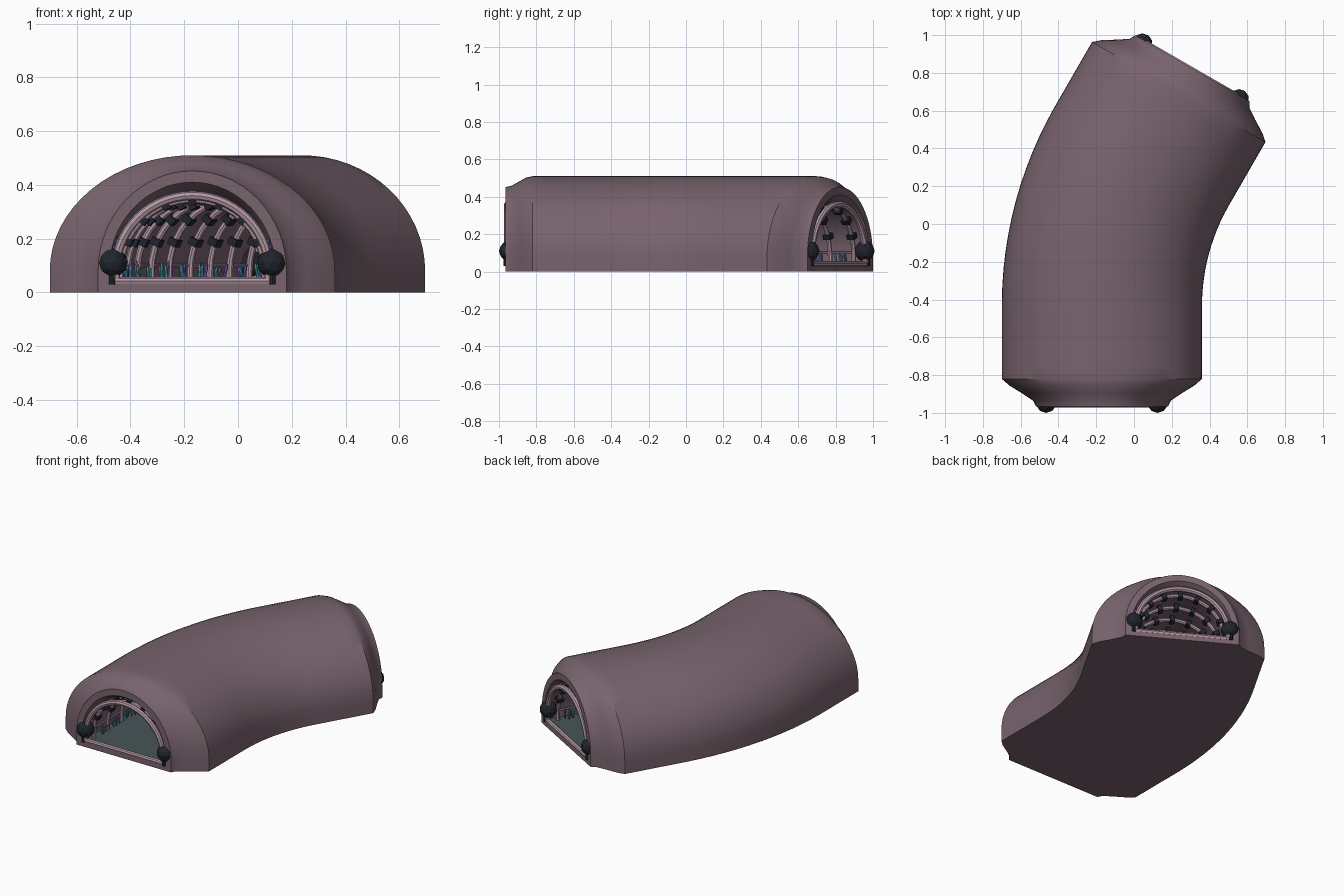
import bpy, bmesh, math, random
from mathutils import Matrix, Vector

random.seed(4)
if "Cube" in bpy.data.objects:
    bpy.data.objects.remove(bpy.data.objects["Cube"])


def material(name, rgb):
    m = bpy.data.materials.new(name)
    m.use_nodes = True
    m.diffuse_color = (*rgb, 1)
    bsdf = m.node_tree.nodes["Principled BSDF"]
    bsdf.inputs["Base Color"].default_value = (*rgb, 1)
    bsdf.inputs["Roughness"].default_value = 0.8
    return m


MAUVE = material("mauve rock", (0.19, 0.125, 0.155))
SLATE = material("slate floor", (0.06, 0.09, 0.095))
PINK = material("pale pink metal", (0.46, 0.32, 0.38))
DARK = material("dark metal", (0.015, 0.018, 0.027))
TEAL = material("teal crystal", (0.05, 0.38, 0.42))
VIOLET = material("violet crystal", (0.26, 0.11, 0.5))

# Path: straight, a 30 degree bend, straight
R, BEND, LEAD = 1.6, math.radians(30), 0.53
ARC = R * BEND
LENGTH = 2 * LEAD + ARC
START = Vector((-0.17, -0.965, 0))


def heading(s):
    return min(max((s - LEAD) / R, 0), BEND)


def axes(s):
    a = heading(s)
    return Vector((math.cos(a), -math.sin(a), 0)), Vector((math.sin(a), math.cos(a), 0))


def place(s, u, z):
    """Point at distance s on the path, u to the side and z up."""
    a = heading(s)
    side, ahead = axes(s)
    p = START + Vector((R * (1 - math.cos(a)), min(s, LEAD) + R * math.sin(a), 0))
    return p + ahead * max(s - LEAD - ARC, 0) + side * u + Vector((0, 0, z))


LEG = 0.08


def arch(w, h, base, n=32):
    """Half ellipse standing on short upright legs."""
    pts = [(w * math.cos(math.pi * i / n), LEG + (h - LEG) * math.sin(math.pi * i / n))
           for i in range(n + 1)]
    return [(w, base)] + pts + [(-w, base)]


def finish(bm, name, mats, smooth=False):
    bmesh.ops.recalc_face_normals(bm, faces=bm.faces)
    me = bpy.data.meshes.new(name)
    bm.to_mesh(me)
    bm.free()
    ob = bpy.data.objects.new(name, me)
    bpy.context.collection.objects.link(ob)
    for m in mats:
        me.materials.append(m)
    if smooth:
        smooth_object(ob)
    return ob


def smooth_object(ob):
    bpy.ops.object.select_all(action='DESELECT')
    ob.select_set(True)
    bpy.context.view_layer.objects.active = ob
    if ob.type == 'CURVE':
        bpy.ops.object.convert(target='MESH')
    bpy.ops.object.shade_smooth_by_angle(angle=math.radians(30))


def tubes(name, paths, radius, mat):
    cu = bpy.data.curves.new(name, 'CURVE')
    cu.dimensions = '3D'
    cu.bevel_depth = radius
    cu.bevel_resolution = 2
    cu.use_fill_caps = True
    for pts in paths:
        sp = cu.splines.new('POLY')
        sp.points.add(len(pts) - 1)
        for p, co in zip(sp.points, pts):
            p.co = (*co, 1)
    cu.materials.append(mat)
    ob = bpy.data.objects.new(name, cu)
    bpy.context.collection.objects.link(ob)
    smooth_object(ob)


# Tunnel shell: outer and inner arches swept along the path
END = [(0, 0.35, 0.452, 0.31, 0.41), (0.03, 0.365, 0.458, 0.305, 0.39),
       (0.07, 0.425, 0.48, 0.3, 0.375), (0.11, 0.49, 0.503, 0.3, 0.375),
       (0.145, 0.53, 0.51, 0.3, 0.375)]
STEPS = 24
span = LENGTH - 2 * END[-1][0]
sections = END + [(END[-1][0] + span * i / STEPS, *END[-1][1:]) for i in range(1, STEPS)]
sections += [(LENGTH - e[0], *e[1:]) for e in reversed(END)]

bm = bmesh.new()
outer, inner = [], []
for s, wo, ho, wi, hi in sections:
    outer.append([bm.verts.new(place(s, u, z)) for u, z in arch(wo, ho, 0)])
    inner.append([bm.verts.new(place(s, u, z)) for u, z in arch(wi, hi, 0.04)])
n = len(outer[0])
for rings in (outer, inner):
    for a, b in zip(rings, rings[1:]):
        for i in range(n):
            j = (i + 1) % n
            f = bm.faces.new((a[i], a[j], b[j], b[i]))
            f.material_index = int(rings is inner and j == 0)
for k in (0, -1):
    for i in range(n):
        j = (i + 1) % n
        bm.faces.new((outer[k][i], outer[k][j], inner[k][j], inner[k][i]))
finish(bm, "tunnel_shell", [MAUVE, SLATE], smooth=True)

# Rib arches, side rails and entrance frames
RIBS = 13
rib_s = [0.07 + (LENGTH - 0.14) * i / (RIBS - 1) for i in range(RIBS)]
RIB_W, RIB_H = 0.268, 0.345
tubes("rib_arches", [[place(s, u, z) for u, z in arch(RIB_W, RIB_H, 0.04, 20)] for s in rib_s],
      0.013, PINK)
tubes("side_rails", [[place(0.05 + (LENGTH - 0.1) * i / 30, side * 0.275, 0.1) for i in range(31)]
                     for side in (-1, 1)], 0.007, PINK)
ends = (0.01, LENGTH - 0.01)
tubes("entrance_frames", [[place(s, u, z) for u, z in arch(0.285, 0.36, 0.05, 28)] for s in ends],
      0.017, PINK)
tubes("entrance_sills", [[place(s, -0.305, 0.042), place(s, 0.305, 0.042)] for s in ends],
      0.015, PINK)

# Dark clamps around each rib
bm = bmesh.new()
for s in rib_s:
    side, ahead = axes(s)
    for deg in range(24, 157, 22):
        t = math.radians(deg)
        c = place(s, RIB_W * math.cos(t), LEG + (RIB_H - LEG) * math.sin(t))
        tangent = (side * (-RIB_W * math.sin(t))
                   + Vector((0, 0, (RIB_H - LEG) * math.cos(t)))).normalized()
        rot = Matrix((ahead, tangent, ahead.cross(tangent))).transposed().to_4x4()
        bmesh.ops.create_cube(bm, size=1, matrix=Matrix.Translation(c) @ rot
                              @ Matrix.Diagonal((0.045, 0.028, 0.036, 1)))
finish(bm, "rib_clamps", [DARK])

# Faceted orbs on short posts at both entrances
bm = bmesh.new()
for s in (0.02, LENGTH - 0.02):
    for u in (-0.295, 0.295):
        bmesh.ops.create_icosphere(bm, subdivisions=2, radius=0.055,
                                   matrix=Matrix.Translation(place(s, u, 0.11)))
for s in (0.003, LENGTH - 0.003):
    for u in (-0.298, 0.298):
        bmesh.ops.create_cone(bm, cap_ends=True, segments=8, radius1=0.013, radius2=0.013,
                              depth=0.06, matrix=Matrix.Translation(place(s, u, 0.06)))
finish(bm, "entrance_orbs", [DARK])

# Crystal clusters between ribs and above the orbs
bm = bmesh.new()


def crystal(co, height, radius, index):
    tilt = Matrix.Rotation(random.uniform(-0.2, 0.2), 4, 'X') \
        @ Matrix.Rotation(random.uniform(-0.2, 0.2), 4, 'Y')
    m = Matrix.Translation(co) @ tilt @ Matrix.Diagonal((radius, radius, height, 1))
    verts = bmesh.ops.create_icosphere(bm, subdivisions=1, radius=1, matrix=m)["verts"]
    for f in {f for v in verts for f in v.link_faces}:
        f.material_index = index


for side in (-1, 1):
    for a, b in zip(rib_s, rib_s[1:]):
        for k in range(4):
            s = (a + b) / 2 + (k - 1.5) * 0.018
            crystal(place(s, side * random.uniform(0.24, 0.27), 0.075),
                    random.uniform(0.025, 0.05), 0.007, k % 2)
    for s in (0.02, LENGTH - 0.02):
        for k in range(3):
            crystal(place(s, side * (0.28 + 0.012 * k), 0.175), 0.035, 0.006, k % 2)
finish(bm, "crystal_clusters", [TEAL, VIOLET])
